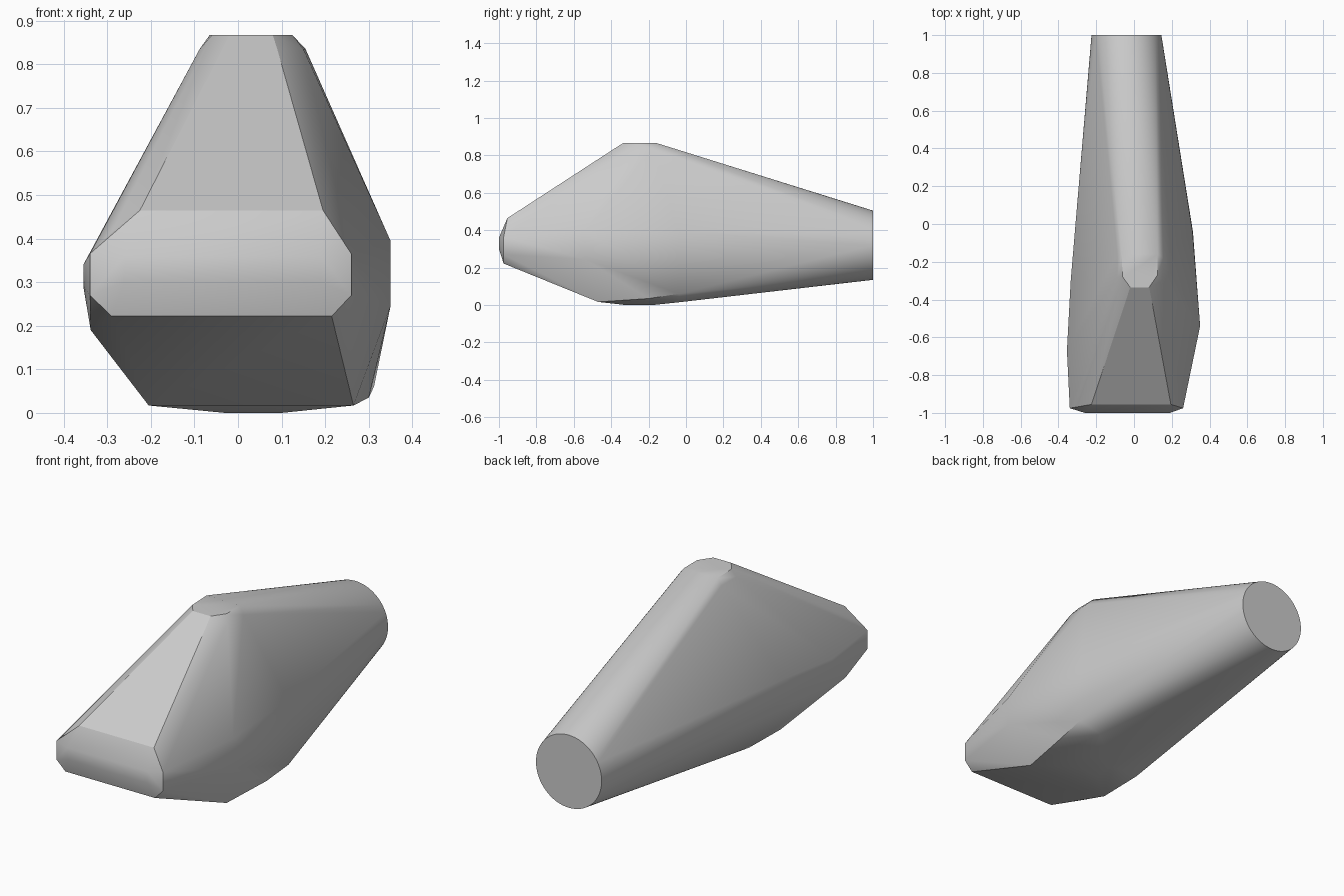
import bpy
import bmesh
import math
from mathutils import Matrix

# Remove the default object
default = bpy.data.objects.get("Cube")
if default:
    bpy.data.objects.remove(default, do_unlink=True)


def make_material(name, colour):
    material = bpy.data.materials.new(name)
    material.use_nodes = True
    material.diffuse_color = colour
    shader = next(n for n in material.node_tree.nodes if n.type == 'BSDF_PRINCIPLED')
    shader.inputs["Base Color"].default_value = colour
    return material


def add_section(bm, y, outline):
    """Add the corners (x, z) of an upright cross-section at depth y."""
    for x, z in outline:
        bm.verts.new((x, y, z))


def add_layer(bm, z, outline):
    """Add the corners (x, y) of a level outline at height z."""
    for x, y in outline:
        bm.verts.new((x, y, z))


bm = bmesh.new()

# Round flat back end
back = Matrix.Translation((-0.04, 1, 0.32)) @ Matrix.Rotation(math.radians(90), 4, 'X')
bmesh.ops.create_circle(bm, segments=64, radius=0.185, matrix=back)

# Blunt front end with chamfered border
add_section(bm, -1, [(-0.26, 0.3), (0.19, 0.3), (0.19, 0.36), (-0.26, 0.36)])
add_section(bm, -0.975, [(-0.34, 0.27), (-0.29, 0.222), (0.215, 0.222),
                         (0.26, 0.27), (0.26, 0.365), (-0.34, 0.365)])
add_section(bm, -0.955, [(-0.225, 0.465), (0.195, 0.465), (-0.29, 0.415)])

# Small rounded crest
add_layer(bm, 0.867, [(-0.065, -0.16), (0.125, -0.16), (0.125, -0.27),
                      (0.08, -0.335), (-0.02, -0.335), (-0.06, -0.28)])
add_layer(bm, 0.835, [(-0.03, -0.385), (0.09, -0.385), (-0.088, -0.28),
                      (0.15, -0.3), (0.155, -0.18), (-0.088, -0.16)])

# Flank on the wide side
add_section(bm, -0.54, [(0.35, 0.395), (0.35, 0.245)])
add_section(bm, -0.04, [(0.31, 0.39), (0.312, 0.06)])

# Flank on the smoother side
add_section(bm, -0.67, [(-0.355, 0.34), (-0.355, 0.29)])
add_section(bm, -0.3, [(-0.335, 0.37), (-0.325, 0.25)])
add_section(bm, -0.8, [(-0.338, 0.19)])

# Shallow rounded underside
add_layer(bm, 0.017, [(-0.205, -0.47), (0.265, -0.47), (-0.2, -0.22), (0.2, -0.02)])
add_layer(bm, 0.035, [(0.3, -0.2), (-0.1, 0.08)])
add_layer(bm, 0, [(-0.03, -0.32), (0.1, -0.32), (0.1, -0.18), (-0.03, -0.2)])

# Wrap a convex skin around all the sections
result = bmesh.ops.convex_hull(bm, input=bm.verts[:])
spare = set(result["geom_interior"]) | set(result["geom_unused"])
bmesh.ops.delete(bm, geom=[v for v in spare if isinstance(v, bmesh.types.BMVert)],
                 context='VERTS')
bmesh.ops.dissolve_limit(bm, angle_limit=math.radians(0.5),
                         verts=bm.verts[:], edges=bm.edges[:])
bmesh.ops.recalc_face_normals(bm, faces=bm.faces[:])

mesh = bpy.data.meshes.new("faceted_body")
bm.to_mesh(mesh)
bm.free()
body = bpy.data.objects.new("faceted_body", mesh)
bpy.context.collection.objects.link(body)
mesh.materials.append(make_material("plain_grey", (0.6, 0.6, 0.6, 1)))

# Smooth gentle bends, keep the hard rims
bpy.ops.object.select_all(action='DESELECT')
body.select_set(True)
bpy.context.view_layer.objects.active = body
bpy.ops.object.shade_smooth_by_angle(angle=math.radians(30))
